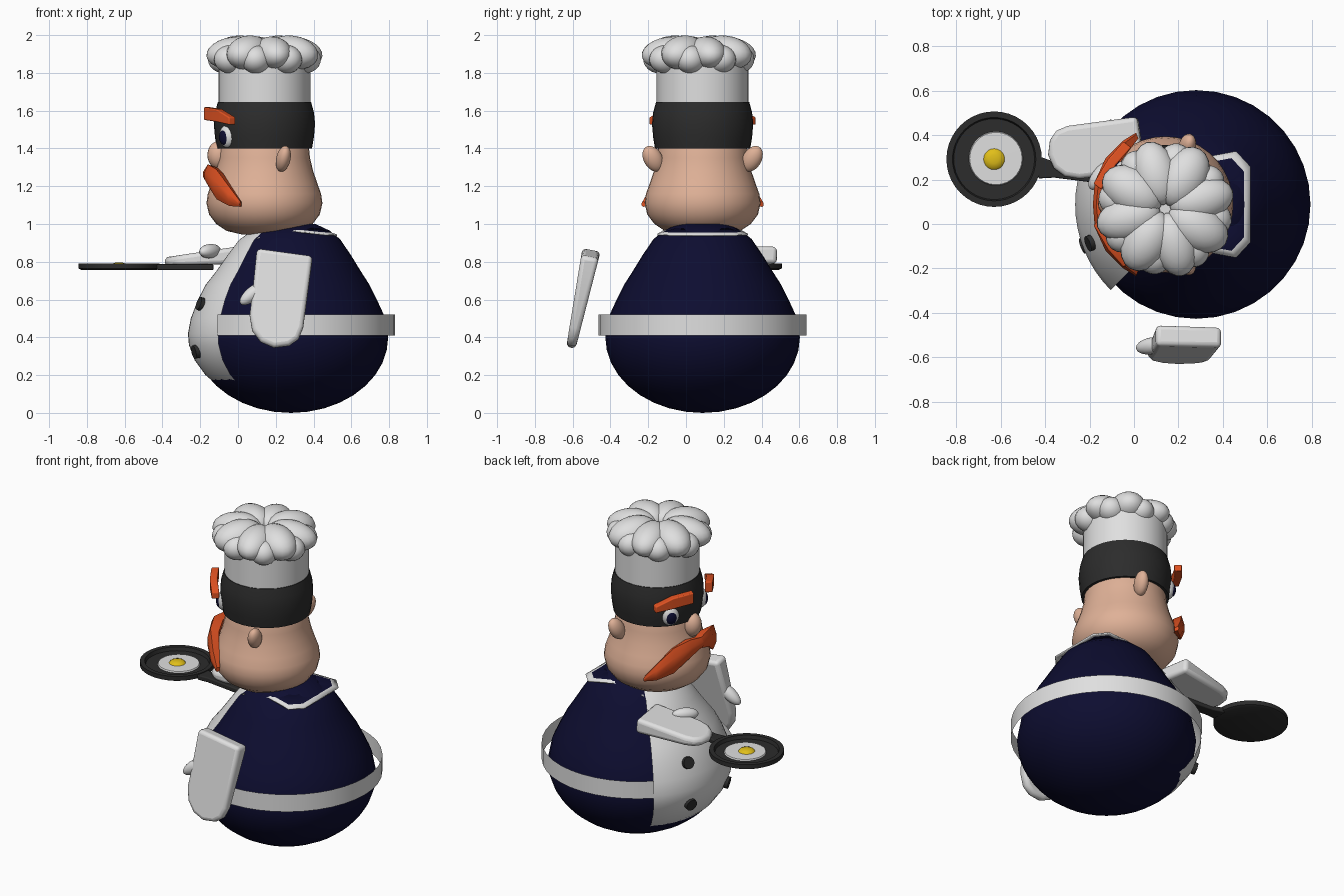
import bpy, bmesh, math
from mathutils import Vector, Matrix

if "Cube" in bpy.data.objects:
    bpy.data.objects.remove(bpy.data.objects["Cube"])

def mat(name, r, g, b):
    m = bpy.data.materials.new(name)
    m.diffuse_color = (r, g, b, 1)
    m.use_nodes = True
    m.node_tree.nodes["Principled BSDF"].inputs["Base Color"].default_value = m.diffuse_color
    return m

NAVY = mat("navy", .004, .004, .03)
WHITE = mat("white", .74, .74, .74)
BLACK = mat("black", .025, .025, .025)
SKIN = mat("skin", .74, .44, .31)
ORANGE = mat("orange", .75, .085, .016)
YELLOW = mat("yellow", .75, .52, .01)

CY = .088                                   # symmetry plane
BODY, HEAD = (.28, CY), (.14, CY)           # axes of body and head

def finish(name, bm, *mats, bevel=0, closed=True):
    if closed:
        bmesh.ops.recalc_face_normals(bm, faces=bm.faces)
    me = bpy.data.meshes.new(name)
    bm.to_mesh(me)
    bm.free()
    ob = bpy.data.objects.new(name, me)
    bpy.context.collection.objects.link(ob)
    for m in mats:
        me.materials.append(m)
    if bevel:
        b = ob.modifiers.new("bevel", 'BEVEL')
        b.width, b.segments, b.angle_limit = bevel, 3, math.radians(40)
    return ob

def lathe(name, profile, centre, m, segs=36, a0=0, a1=360):
    """Spin (radius, z) points round a vertical axis, from angle a0 to a1."""
    bm = bmesh.new()
    full = a1 - a0 == 360
    n = segs if full else segs + 1
    rings = []
    for i in range(n):
        a = math.radians(a0 + (a1 - a0) * i / segs)
        rings.append([bm.verts.new((centre[0] + r * math.cos(a), centre[1] + r * math.sin(a), z))
                      for r, z in profile])
    for i in range(segs):
        p, q = rings[i], rings[(i + 1) % n]
        for j in range(len(profile) - 1):
            bm.faces.new((p[j], q[j], q[j + 1], p[j + 1]))
    bmesh.ops.remove_doubles(bm, verts=bm.verts, dist=1e-5)
    return finish(name, bm, m)

def ellipsoid(name, loc, size, m, rot=Matrix()):
    bm = bmesh.new()
    bmesh.ops.create_uvsphere(bm, u_segments=20, v_segments=12, radius=1,
                              matrix=Matrix.Translation(loc) @ rot @ Matrix.Diagonal((*size, 1)))
    return finish(name, bm, m)

def loft(name, sections, m, bevel=0):
    """Join equal-length point loops and cap both ends."""
    bm = bmesh.new()
    loops = [[bm.verts.new(p) for p in s] for s in sections]
    n = len(loops[0])
    for p, q in zip(loops, loops[1:]):
        for j in range(n):
            bm.faces.new((p[j], p[(j + 1) % n], q[(j + 1) % n], q[j]))
    bm.faces.new(loops[0])
    bm.faces.new(loops[-1])
    return finish(name, bm, m, bevel=bevel)

def rz(deg):
    return Matrix.Rotation(math.radians(deg), 4, 'Z')

# Egg-shaped body
base = [(.515 * math.sin(t), .4 - .4 * math.cos(t)) for t in [math.pi / 2 * i / 9 for i in range(10)]]
upper = [(.492, .52), (.455, .6), (.415, .68), (.37, .75), (.318, .835), (.26, .92),
         (.205, .965), (.13, 1.0), (0, 1.012)]
lathe("body", base + upper, BODY, NAVY)

# White apron front panel and waist band that ends at its edges
apron = [(.405, .16), (.452, .2), (.51, .28), (.54, .36), (.545, .42), (.53, .5), (.492, .6),
         (.45, .68), (.395, .75), (.335, .835), (.275, .915), (.22, .955)]
lathe("apron", apron, BODY, WHITE, 16, 135, 225)
lathe("waist_band", [(.55, .41), (.55, .52)], BODY, WHITE, 30, -135, 135)

# Jacket buttons
for a in (160, 200):
    for z, r, tilt in ((.575, .503, 18), (.325, .53, -12)):
        bm = bmesh.new()
        d = Vector((math.cos(math.radians(a)), math.sin(math.radians(a)), 0))
        bmesh.ops.create_cone(bm, cap_ends=True, segments=16, radius1=.036, radius2=.036, depth=.035,
                              matrix=Matrix.Translation((BODY[0] + d.x * r, BODY[1] + d.y * r, z))
                              @ rz(a) @ Matrix.Rotation(math.radians(90 - tilt), 4, 'Y'))
        finish("button", bm, BLACK)

# Navy collar with white border
half = [(.10, .19, .925), (.30, .21, .965), (.46, .24, .948), (.525, .17, .945)]
outer = [Vector((x, CY + d, z)) for x, d, z in half] + [Vector((x, CY - d, z)) for x, d, z in reversed(half)]
neck = Vector((.30, CY, 1.02))
bm = bmesh.new()
loops = [[bm.verts.new(p.lerp(neck, t)) for p in outer] for t in (0, .13, .55)]
for k in (0, 1):
    for j in range(len(outer) - 1):
        f = bm.faces.new((loops[k][j], loops[k][j + 1], loops[k + 1][j + 1], loops[k + 1][j]))
        f.material_index = k
collar = finish("collar", bm, WHITE, NAVY)
collar.modifiers.new("thickness", 'SOLIDIFY').thickness = .008

# Pear-shaped head, black hair, hat tube
lathe("head", [(0, .938), (.12, .945), (.2, .963), (.255, 1.0), (.293, 1.05), (.307, 1.11), (.3, 1.16),
               (.28, 1.215), (.258, 1.28), (.241, 1.35), (.234, 1.42), (.2, 1.5), (0, 1.52)], HEAD, SKIN)
lathe("hair_band", [(0, 1.4), (.252, 1.4), (.262, 1.46), (.268, 1.53), (.262, 1.59), (.247, 1.645),
                    (0, 1.645)], HEAD, BLACK)
lathe("hat_tube", [(.243, 1.64), (.243, 1.85), (.2, 1.9), (0, 1.91)], HEAD, WHITE)

# Puffy hat top: ring of overlapping lobes sinking towards the middle
for i in range(8):
    a = i * 45 + 15
    c, s = math.cos(math.radians(a)), math.sin(math.radians(a))
    k = 1 if i % 2 else .93
    ellipsoid("hat_puff", (.14 + .17 * c, .068 + .165 * s, 1.907), (.148, .105 * k, .09 * k), WHITE,
              rz(a) @ Matrix.Rotation(math.radians(8), 4, 'Y'))
    a += 18
    c, s = math.cos(math.radians(a)), math.sin(math.radians(a))
    ellipsoid("hat_puff_low", (.14 + .215 * c, .068 + .21 * s, 1.872), (.09, .08, .075), WHITE, rz(a))

# Face
ellipsoid("nose", (-.1, CY, 1.365), (.062, .056, .075), SKIN)
for s in (1, -1):
    ellipsoid("ear", (.24, CY + s * .262, 1.345), (.038, .05, .075), SKIN,
              Matrix.Rotation(math.radians(-s * 30), 4, 'X') @ Matrix.Rotation(math.radians(12), 4, 'Y'))
    turn = rz(180 - s * 38)
    eye = Vector((-.055, CY + s * .15, 1.465))
    ellipsoid("eye", eye, (.04, .052, .062), WHITE, turn)
    ellipsoid("pupil", eye + turn @ Vector((.022, 0, -.005)), (.024, .034, .042), NAVY, turn)

    # Brow: slab running from the inner to the outer end
    ends = []
    for x, d, z, h in ((-.165, .08, 1.585, .034), (-.1, .19, 1.575, .034), (-.03, .27, 1.545, .02)):
        n = Vector((-.8, s * .6, 0)) * .022
        p = Vector((x, CY + s * d, z))
        up = Vector((0, 0, h))
        ends.append([p + n + up, p + n - up, p - n - up, p - n + up])
    loft("eyebrow", ends, ORANGE, .006)

    # Moustache half wrapped round the head
    secs = []
    for a, r, z, h, w in ((0, .295, 1.265, .035, .03), (18, .298, 1.258, .058, .035),
                          (38, .308, 1.21, .08, .032), (56, .318, 1.145, .05, .026), (68, .335, 1.105, .014, .014)):
        a = math.radians(a)
        secs.append([(HEAD[0] - (r + dr) * math.cos(a), CY + s * (r + dr) * math.sin(a), z + dz)
                     for dr, dz in ((-w, h * .7), (w * .5, h), (w, h * .3), (w, -h * .4), (w * .4, -h), (-w, -h * .7))])
    loft("moustache", secs, ORANGE)

# Mitten hands: outline (across, along) given thickness, plus a thumb
OUTLINE = [(-.13, 0), (.165, .04), (.115, .415), (.09, .475), (.04, .51), (-.04, .52),
           (-.11, .49), (-.155, .43), (-.168, .35), (-.15, .2)]

def mitten(name, origin, across, along, normal, lift):
    o, A, L, N = (Vector(v) for v in (origin, across, along, normal))
    sides = [[o + A * a + L * l + N * (sg * (.048 - .045 * l)) for a, l in OUTLINE] for sg in (1, -1)]
    loft(name, sides, WHITE, .022)
    p, q = (o + A * a + L * l + N * lift for a, l in ((-.11, .2), (-.19, .265)))
    d = q - p
    ellipsoid(name + "_thumb", (p + q) / 2, (.038, .038, d.length / 2 + .035), WHITE,
              d.to_track_quat('Z', 'Y').to_matrix().to_4x4())

mitten("right_hand", (.23, -.5, .865), (1, 0, 0), (0, -.21, -1), (0, 1, -.2), 0)
mitten("left_hand", (.05, .345, .84), (0, .84, 0), (-.84, 0, -.08), (-.08, 0, 1), .035)

# Frying pan with egg
PAN = (-.63, .292)
lathe("frying_pan", [(0, .757), (.2, .757), (.215, .765), (.215, .792), (.188, .792), (.182, .77), (0, .77)],
      PAN, BLACK, 40)
lathe("egg_white", [(.122, .771), (.118, .779), (0, .78)], (-.622, .295), WHITE, 28)
lathe("egg_yolk", [(.048, .779), (.04, .789), (.02, .795), (0, .796)], PAN, YELLOW, 20)
handle = [[(x, y + w, .787), (x, y - w, .787), (x, y - w, .757), (x, y + w, .757)]
          for x, y, w in ((-.43, .255, .05), (-.36, .245, .036), (-.13, .22, .04))]
loft("pan_handle", handle, BLACK, .006)

# Smooth shading with sharp edges kept
for ob in bpy.data.objects:
    ob.select_set(True)
    bpy.context.view_layer.objects.active = ob
bpy.ops.object.shade_smooth_by_angle(angle=math.radians(40))
